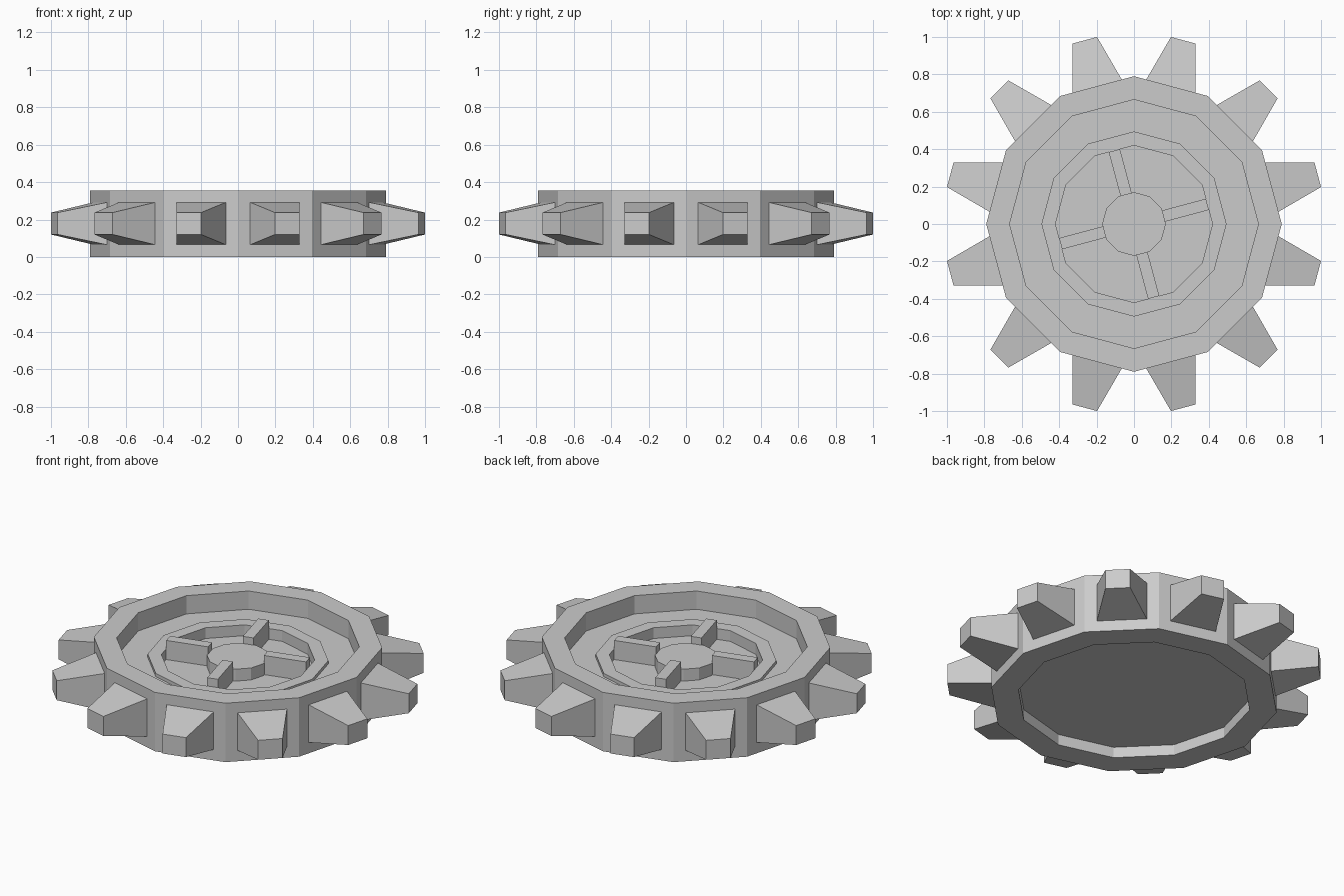
import bpy, bmesh
from math import sin, cos, radians
from mathutils import Matrix, Vector

if "Cube" in bpy.data.objects:
    bpy.data.objects.remove(bpy.data.objects["Cube"])

SIDES = 12


def finish(name, bm):
    bmesh.ops.remove_doubles(bm, verts=bm.verts, dist=1e-5)
    bmesh.ops.recalc_face_normals(bm, faces=bm.faces)
    me = bpy.data.meshes.new(name)
    bm.to_mesh(me)
    bm.free()
    ob = bpy.data.objects.new(name, me)
    bpy.context.collection.objects.link(ob)
    return ob


def lathe(name, profile):
    """Revolve (radius, z) points; ends are capped with flat polygons."""
    bm = bmesh.new()
    rings = [[bm.verts.new((r * cos(radians(30 * i)), r * sin(radians(30 * i)), z))
              for i in range(SIDES)] for r, z in profile]
    for a, b in zip(rings, rings[1:]):
        for i in range(SIDES):
            j = (i + 1) % SIDES
            bm.faces.new((a[i], a[j], b[j], b[i]))
    bm.faces.new(rings[0])
    bm.faces.new(rings[-1])
    return finish(name, bm)


def radial_blocks(name, angles, r0, r1, w0, w1, z0, z1):
    """Blocks pointing outward: half-widths w and (low, high) z at each end."""
    bm = bmesh.new()
    for ang in angles:
        rot = Matrix.Rotation(radians(ang), 3, 'Z')
        verts = []
        for r, w, (lo, hi) in ((r0, w0, z0), (r1, w1, z1)):
            for y, z in ((-w, lo), (w, lo), (w, hi), (-w, hi)):
                verts.append(bm.verts.new(rot @ Vector((r, y, z))))
        a, b = verts[:4], verts[4:]
        bm.faces.new(a)
        bm.faces.new(b)
        for i in range(4):
            j = (i + 1) % 4
            bm.faces.new((a[i], a[j], b[j], b[i]))
    return finish(name, bm)


# Wheel body: bottom recess, outer rim, stepped dish on top
lathe("wheel_body", [
    (0.64, 0.065), (0.64, 0.0), (0.79, 0.0), (0.79, 0.355),
    (0.665, 0.355), (0.665, 0.245), (0.495, 0.245), (0.495, 0.265),
    (0.42, 0.265), (0.42, 0.20),
])

# Central hub
lathe("hub", [(0.17, 0.20), (0.17, 0.272)])

# Four spokes between hub and inner ring
radial_blocks("spokes", [15 + 90 * k for k in range(4)],
              0.162, 0.406, 0.031, 0.031, (0.20, 0.315), (0.20, 0.315))

# Twelve tapered teeth around the rim
radial_blocks("teeth", [15 + 30 * k for k in range(SIDES)],
              0.762, 1.017, 0.137, 0.068, (0.065, 0.292), (0.12, 0.237))
